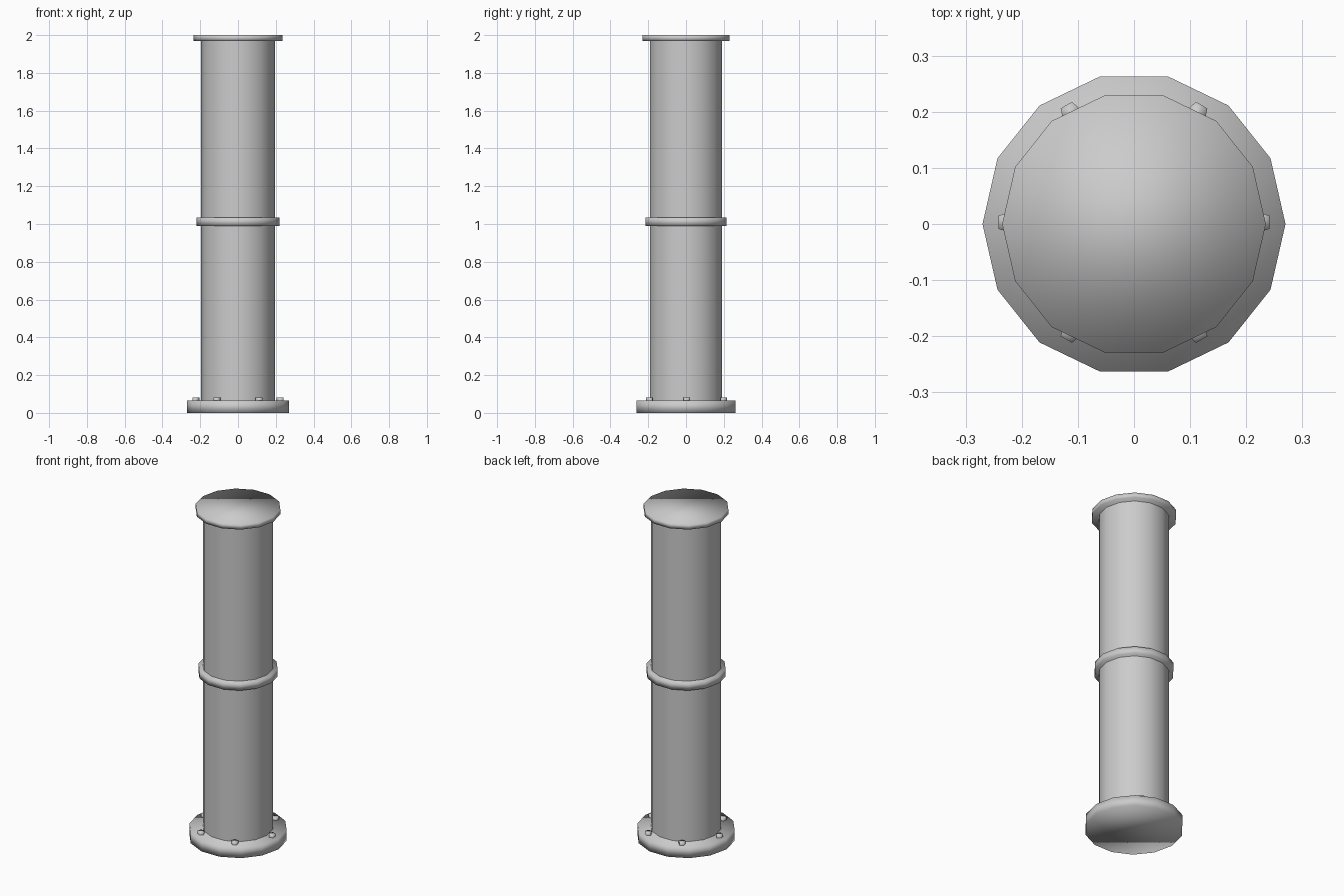
import bpy
import math

default_cube = bpy.data.objects.get("Cube")
if default_cube:
    bpy.data.objects.remove(default_cube, do_unlink=True)

SIDES = 14

metal = bpy.data.materials.new("grey_metal")
grey = (0.6, 0.6, 0.6, 1)
metal.diffuse_color = grey
metal.use_nodes = True
metal.node_tree.nodes["Principled BSDF"].inputs["Base Color"].default_value = grey


def disc(name, radius, bottom, top, x=0, y=0, sides=SIDES, turn=math.pi / 2, caps="NGON"):
    """Upright smooth-shaded prism; the turn puts a corner on the x axis."""
    bpy.ops.mesh.primitive_cylinder_add(
        vertices=sides, radius=radius, depth=top - bottom, end_fill_type=caps,
        location=(x, y, (bottom + top) / 2), rotation=(0, 0, turn))
    part = bpy.context.object
    part.name = name
    part.data.materials.append(metal)
    bpy.ops.object.shade_smooth()
    return part


# Column and its flanges
disc("pipe_body", 0.195, 0.03, 1.98, caps="NOTHING")
disc("base_flange", 0.27, 0, 0.065)
disc("middle_collar", 0.22, 0.99, 1.035)
disc("top_cap", 0.235, 1.97, 2)

# Ring of five-sided bolts, each with a flat side facing outward
for i in range(6):
    angle = math.radians(60 * i)
    disc(f"base_bolt_{i + 1}", 0.02, 0.05, 0.082,
         0.225 * math.cos(angle), 0.225 * math.sin(angle) + 0.003,
         sides=5, turn=angle + math.pi / 2)
